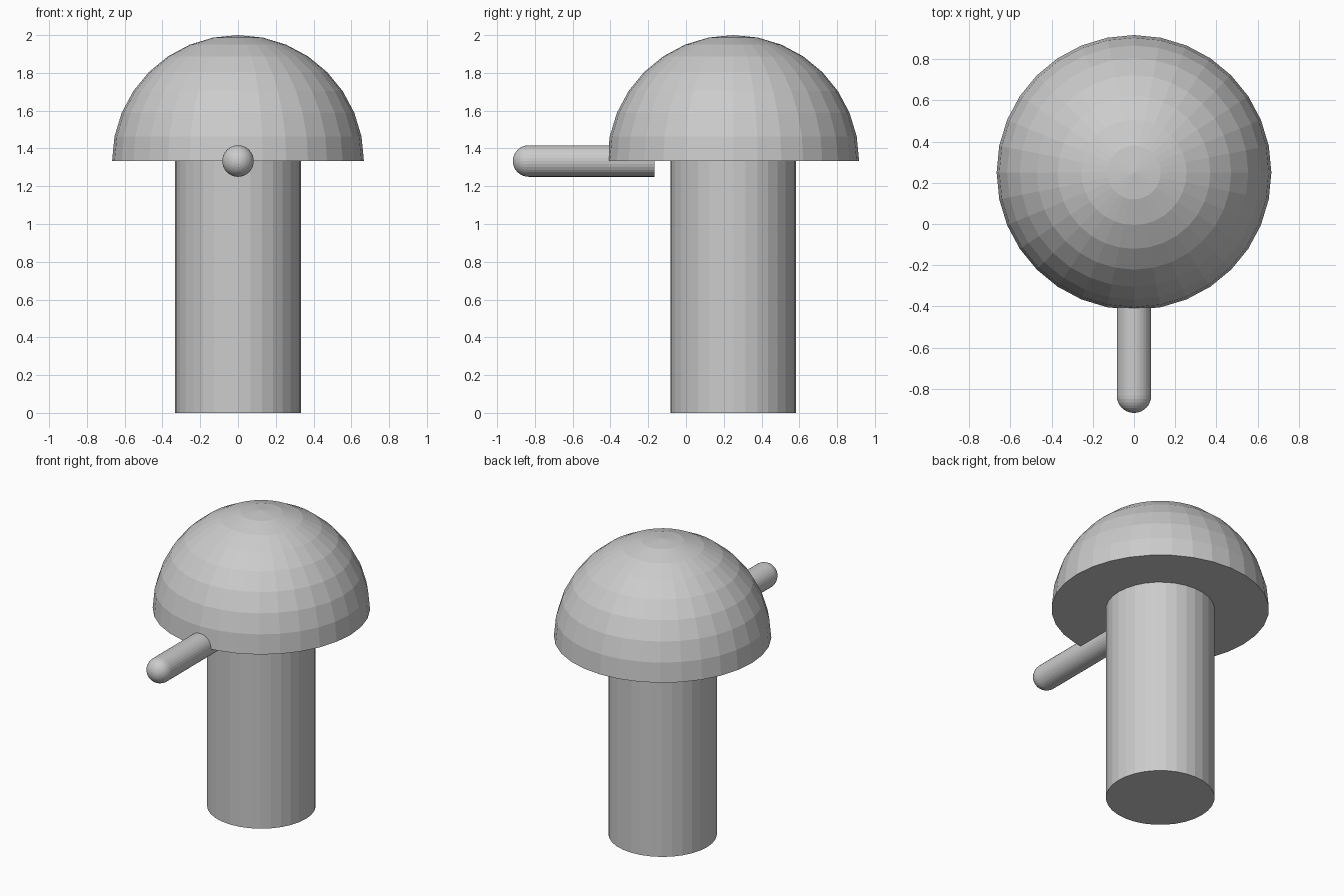
import bpy, bmesh, math
from mathutils import Matrix

SIDES = 32
RADIUS = 2 / 3        # cap radius, also the module for the other sizes
AXIS_Y = 0.25         # stem and cap axis
STEM_HEIGHT = 2 * RADIUS

cube = bpy.data.objects.get("Cube")
if cube:
    bpy.data.objects.remove(cube, do_unlink=True)

# One plain grey
grey = bpy.data.materials.new("plain grey")
grey.use_nodes = True
colour = (0.6, 0.6, 0.6, 1)
grey.diffuse_color = colour
grey.node_tree.nodes["Principled BSDF"].inputs["Base Color"].default_value = colour


def quarter_arc(radius, base):
    """Profile points from the equator up to the pole."""
    steps = SIDES // 4
    angles = [math.pi / 2 * i / steps for i in range(steps + 1)]
    return [(radius * math.cos(a), base + radius * math.sin(a)) for a in angles]


def lathe(name, profile, location, tilt=0):
    """Revolve (radius, height) points about local z into a closed solid."""
    bm = bmesh.new()
    verts = [bm.verts.new((r, 0, z)) for r, z in profile]
    edges = [bm.edges.new(pair) for pair in zip(verts, verts[1:])]
    bmesh.ops.spin(bm, geom=verts + edges, cent=(0, 0, 0), axis=(0, 0, 1),
                   angle=math.tau, steps=SIDES)
    bmesh.ops.remove_doubles(bm, verts=bm.verts, dist=0.0001)
    bmesh.ops.recalc_face_normals(bm, faces=bm.faces)
    bm.transform(Matrix.Rotation(tilt, 4, "X"))
    mesh = bpy.data.meshes.new(name)
    bm.to_mesh(mesh)
    bm.free()
    mesh.materials.append(grey)
    obj = bpy.data.objects.new(name, mesh)
    obj.location = location
    bpy.context.collection.objects.link(obj)
    return obj


# Upright cylinder
r = RADIUS / 2
lathe("stem", [(0, 0), (r, 0), (r, STEM_HEIGHT), (0, STEM_HEIGHT)], (0, AXIS_Y, 0))

# Half-sphere with a flat underside
lathe("cap", [(0, 0)] + quarter_arc(RADIUS, 0), (0, AXIS_Y, STEM_HEIGHT))

# Round-ended rod pointing to the front, with a flat inner end
r = RADIUS / 8
lathe("front_rod", [(0, 0), (r, 0)] + quarter_arc(r, RADIUS),
      (0, -RADIUS / 4, STEM_HEIGHT), tilt=math.pi / 2)
